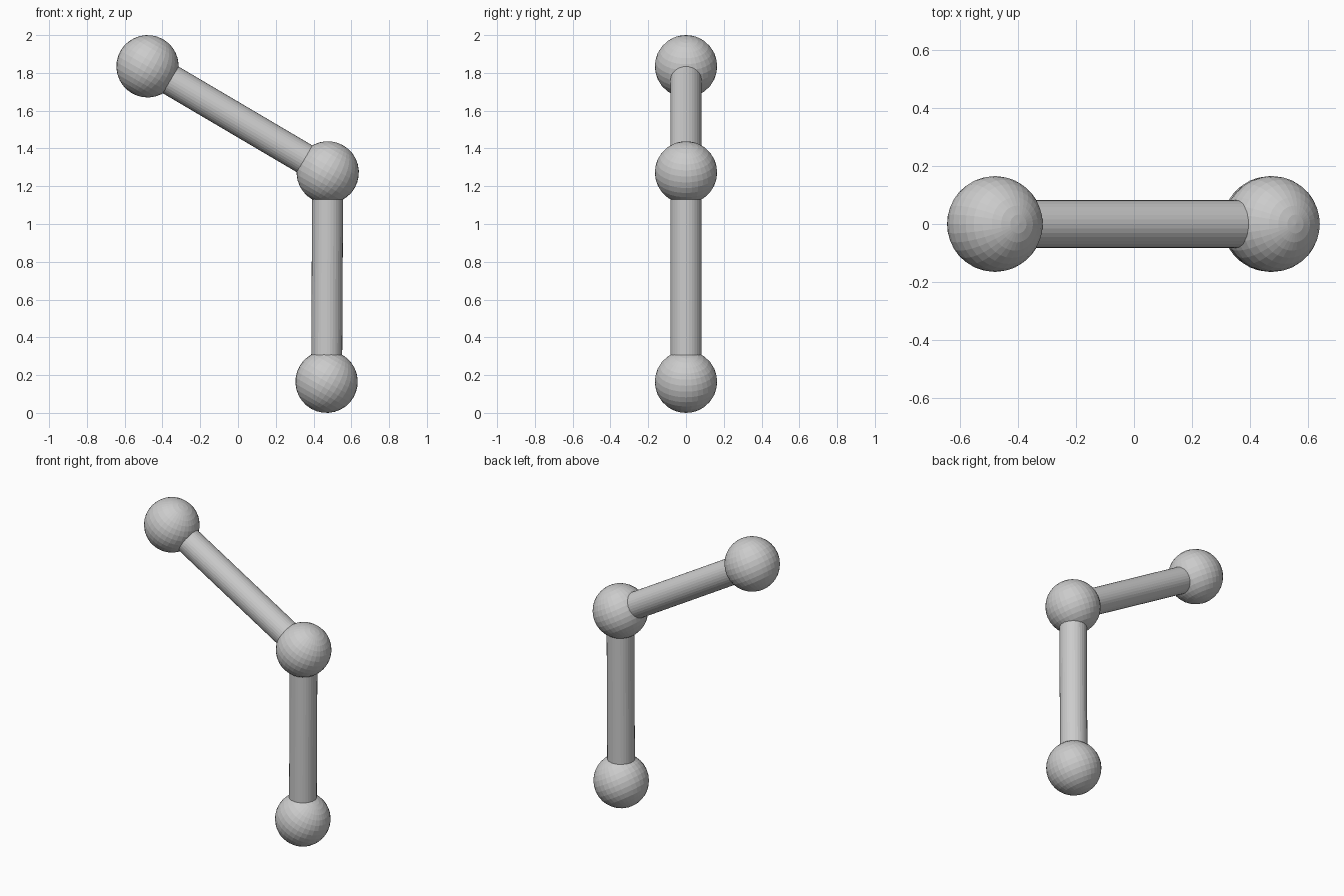
import bpy, math
from mathutils import Vector

if "Cube" in bpy.data.objects:
    bpy.data.objects.remove(bpy.data.objects["Cube"])

BALL_R, ROD_R = 0.165, 0.082
TILT = math.radians(30)

grey = bpy.data.materials.new("light_grey")
grey.diffuse_color = (0.6, 0.6, 0.6, 1)
grey.use_nodes = True
grey.node_tree.nodes["Principled BSDF"].inputs["Base Color"].default_value = grey.diffuse_color

# joint centres
foot = Vector((0.469, 0, 0.165))
elbow = Vector((0.475, 0, 1.273))
tip = Vector((-0.479, 0, 1.835))


def finish(name):
    ob = bpy.context.object
    ob.name = name
    ob.data.materials.append(grey)
    return ob


def ball(name, centre):
    bpy.ops.mesh.primitive_uv_sphere_add(segments=32, ring_count=16, radius=BALL_R,
                                         location=centre, rotation=(0, TILT, 0))
    finish(name)


def rod(name, a, b):
    # faceted rod, ending inside the two balls
    d = b - a
    bpy.ops.mesh.primitive_cylinder_add(vertices=32, radius=ROD_R,
                                        depth=d.length - 0.2, location=(a + b) / 2,
                                        rotation=(0, math.atan2(d.x, d.z), 0))
    finish(name)


# balls
ball("bottom_ball", foot)
ball("middle_ball", elbow)
ball("top_ball", tip)

# rods
rod("upright_rod", foot, elbow)
rod("slanted_rod", elbow, tip)
